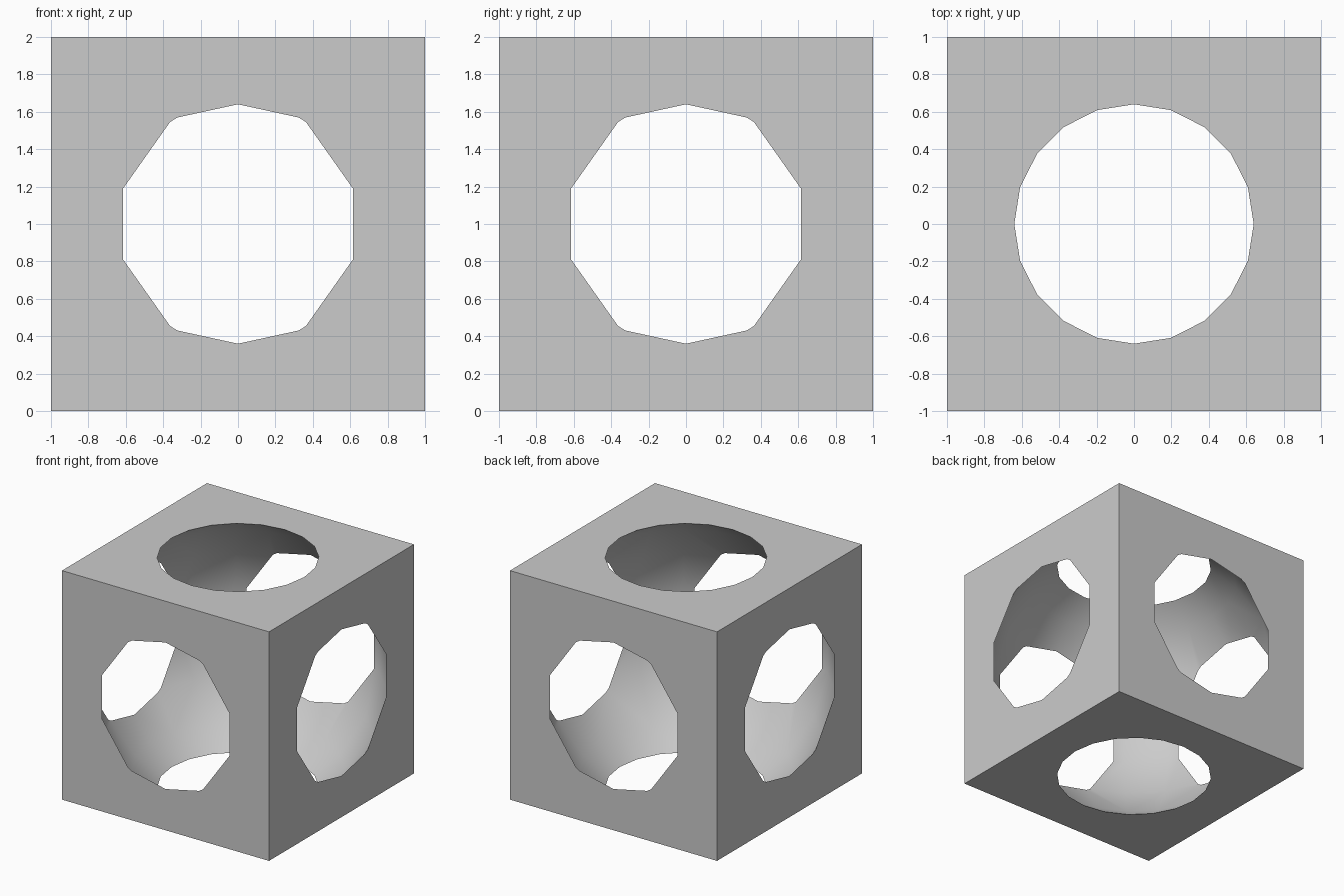
import bpy
import bmesh
from math import cos, sin, radians

old = bpy.data.objects.get("Cube")
if old:
    bpy.data.objects.remove(old, do_unlink=True)

RADIUS = 1.2
SEGMENTS = 20
STEP = 360 / SEGMENTS

# Single plain grey
grey = bpy.data.materials.new("light_grey")
grey.use_nodes = True
colour = (0.6, 0.6, 0.6, 1)
grey.diffuse_color = colour
grey.node_tree.nodes["Principled BSDF"].inputs["Base Color"].default_value = colour


def add_object(name, bm):
    mesh = bpy.data.meshes.new(name)
    bm.to_mesh(mesh)
    bm.free()
    mesh.materials.append(grey)
    obj = bpy.data.objects.new(name, mesh)
    bpy.context.collection.objects.link(obj)
    return obj


# Solid block
bm = bmesh.new()
bmesh.ops.create_cube(bm, size=2)
block = add_object("hollow_cube", bm)
block.location.z = 1

# Ball cutter: stacked rings half a step off the equator, with flat caps
bm = bmesh.new()
rings = []
for i in range(SEGMENTS // 2):
    lat = radians(-90 + STEP * (i + 0.5))
    r, z = RADIUS * cos(lat), RADIUS * sin(lat)
    rings.append([bm.verts.new((r * cos(radians(STEP * j)), r * sin(radians(STEP * j)), z))
                  for j in range(SEGMENTS)])
for low, high in zip(rings, rings[1:]):
    for j in range(SEGMENTS):
        k = (j + 1) % SEGMENTS
        bm.faces.new((low[j], low[k], high[k], high[j]))
bm.faces.new(rings[0][::-1])
bm.faces.new(rings[-1])
ball = add_object("ball_cutter", bm)
ball.location.z = 1
ball.hide_render = True

# Carve the ball out of the block, opening a round hole in every side
carve = block.modifiers.new("carve", 'BOOLEAN')
carve.operation = 'DIFFERENCE'
carve.solver = 'EXACT'
carve.object = ball
bpy.context.view_layer.update()
bpy.ops.object.select_all(action='DESELECT')
block.select_set(True)
bpy.context.view_layer.objects.active = block
bpy.ops.object.modifier_apply(modifier=carve.name)
bpy.data.objects.remove(ball, do_unlink=True)

# Smooth inner wall, crisp outer edges
bpy.ops.object.shade_smooth_by_angle(angle=radians(30))
